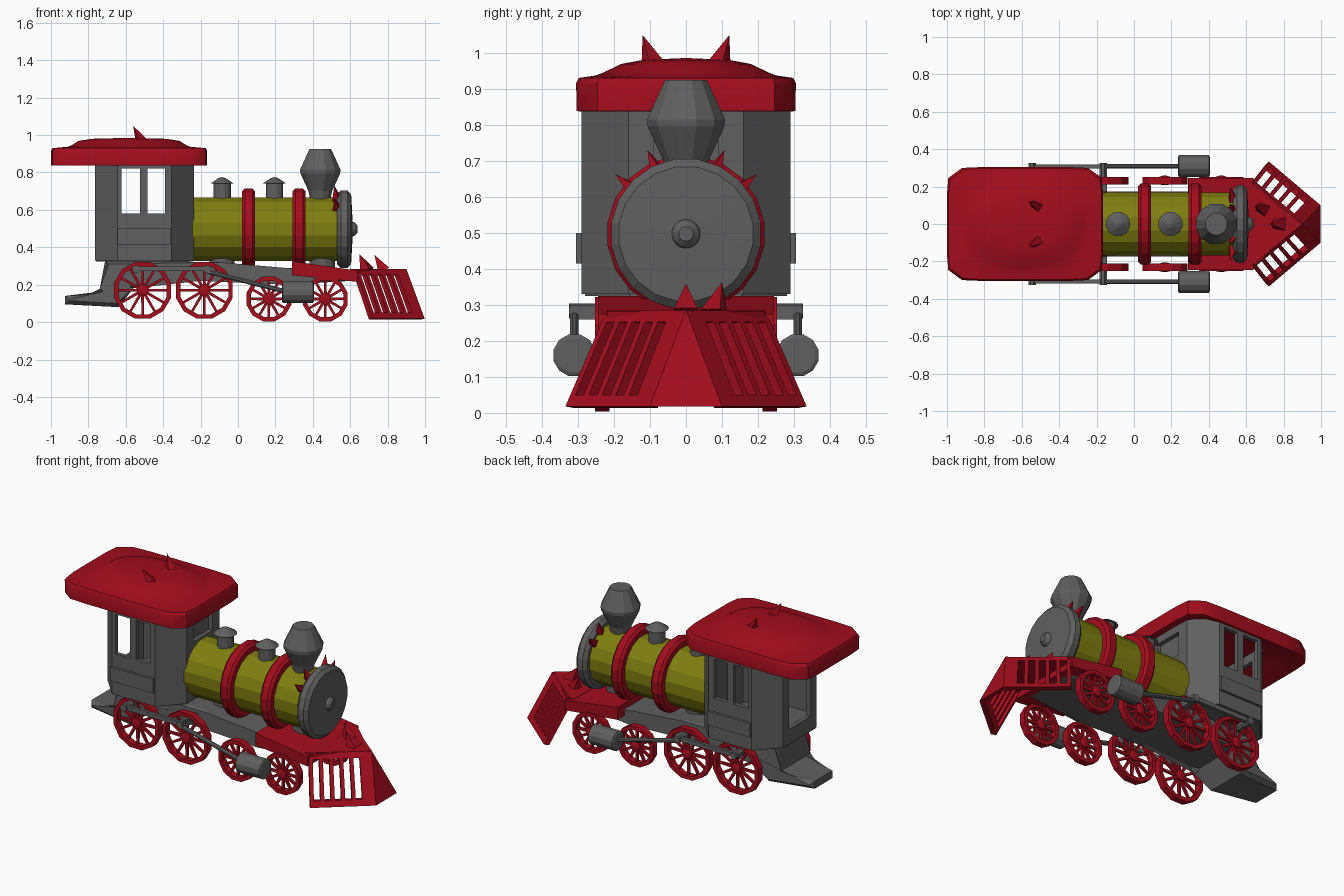
import bpy, bmesh
from math import sin, cos, pi
from mathutils import Vector as V

if "Cube" in bpy.data.objects:
    bpy.data.objects.remove(bpy.data.objects["Cube"])


def material(name, col):
    m = bpy.data.materials.new(name)
    m.diffuse_color = (*col, 1)
    m.use_nodes = True
    m.node_tree.nodes["Principled BSDF"].inputs["Base Color"].default_value = m.diffuse_color
    return m


RED = material("red_paint", (0.37, 0.004, 0.012))
OLIVE = material("olive_paint", (0.21, 0.21, 0.005))
IRON = material("dark_iron", (0.115, 0.115, 0.115))
X, Y, Z = V((1, 0, 0)), V((0, 1, 0)), V((0, 0, 1))


def finish(name, bm, mat=IRON, smooth=False):
    bmesh.ops.remove_doubles(bm, verts=bm.verts, dist=1e-5)
    bmesh.ops.recalc_face_normals(bm, faces=bm.faces)
    me = bpy.data.meshes.new(name)
    bm.to_mesh(me)
    bm.free()
    ob = bpy.data.objects.new(name, me)
    bpy.context.collection.objects.link(ob)
    me.materials.append(mat)
    if smooth:
        bpy.context.view_layer.objects.active = ob
        ob.select_set(True)
        bpy.ops.object.shade_smooth_by_angle(angle=0.6)
        ob.select_set(False)
    return ob


def loft(bm, rings, closed=False):
    vs = [[bm.verts.new(p) for p in r] for r in rings]
    n = len(vs[0])
    pairs = list(zip(vs, vs[1:])) + ([(vs[-1], vs[0])] if closed else [])
    for a, b in pairs:
        for i in range(n):
            bm.faces.new((a[i], a[(i + 1) % n], b[(i + 1) % n], b[i]))
    if not closed:
        bm.faces.new(vs[0])
        bm.faces.new(vs[-1])


def lathe(bm, profile, origin, axis, n=16, closed=False):
    # profile: (radius, distance along axis)
    q = V(axis).to_track_quat('Z', 'Y')
    rings = [[V(origin) + q @ V((max(r, .0005) * cos(2 * pi * (i + .5) / n),
                                 max(r, .0005) * sin(2 * pi * (i + .5) / n), h))
              for i in range(n)] for r, h in profile]
    loft(bm, rings, closed)


def rod(bm, p, q, r, n=8, r2=None):
    p, q = V(p), V(q)
    lathe(bm, [(r, 0), (r if r2 is None else r2, (q - p).length)], p, q - p, n)


def box(bm, x, y, z):
    loft(bm, [[(x[0], y[0], h), (x[1], y[0], h), (x[1], y[1], h), (x[0], y[1], h)] for h in z])


def prism(bm, pts, y0, y1):
    loft(bm, [[(x, y, z) for x, z in pts] for y in (y0, y1)])


# boiler barrel, bands and smokebox front
CZ = .497
bm = bmesh.new()
rod(bm, (-.25, 0, CZ), (.55, 0, CZ), .173, 16)
finish("boiler", bm, OLIVE)
for i, x in enumerate((.022, .292)):
    bm = bmesh.new()
    lathe(bm, [(.16, 0), (.205, 0), (.22, .015), (.22, .055), (.205, .07), (.16, .07)],
          (x, 0, CZ), X, 20, True)
    finish(f"boiler_band_{i}", bm, RED)
bm = bmesh.new()
lathe(bm, [(0, .53), (.19, .53), (.21, .55), (.21, .585), (.188, .605), (.04, .613),
           (.035, .625), (.02, .638), (0, .638)], (0, 0, CZ), X, 20)
finish("smokebox_front", bm)

# spikes around the boiler front
bm = bmesh.new()
for s in (-1, 1):
    for a in (.43, .87):
        d = V((0, s * sin(a), cos(a)))
        rod(bm, V((.53, 0, CZ)) + d * .165, V((.515, 0, CZ)) + d * .255, .032, 4, 0)
finish("boiler_spikes", bm, RED)

# chimney, domes and boiler supports
bm = bmesh.new()
lathe(bm, [(.05, .62), (.065, .7), (.11, .795), (.112, .815), (.06, .925), (0, .925)],
      (.44, 0, 0), Z, 12)
finish("chimney", bm)
for i, x in enumerate((-.085, .195)):
    bm = bmesh.new()
    lathe(bm, [(.048, .64), (.048, .74), (.066, .74), (.02, .77), (0, .775)], (x, 0, 0), Z, 12)
    finish(f"dome_{i}", bm)
bm = bmesh.new()
for x in (-.085, .45):
    rod(bm, (x, 0, .25), (x, 0, .36), .07, 12)
finish("boiler_supports", bm)

# cab walls: octagonal plan, segments split into solid pieces around the openings
bm = bmesh.new()


def wall(p, q, pieces, t=.025, inset=0):
    p, q = V((*p, 0)), V((*q, 0))
    d = q - p
    n = V((-d.y, d.x, 0)).normalized()
    for u0, u1, z0, z1 in pieces:
        a, b = p + d * u0 + n * inset, p + d * u1 + n * inset
        loft(bm, [[c + Z * z for c in (a, b, b + n * t, a + n * t)] for z in (z0, z1)])


TOP = .875
FULL = [(0, 1, .33, TOP)]
side = [(0, 1, .33, .58), (0, .08, .58, TOP), (.42, .56, .58, TOP), (.88, 1, .58, TOP), (0, 1, .82, TOP)]
wall((-.645, -.29), (-.355, -.29), side)
wall((-.355, .29), (-.645, .29), [(1 - b, 1 - a, c, d) for a, b, c, d in side])
for p, q in (((-.355, -.29), (-.235, -.16)), ((-.235, .16), (-.355, .29)),
             ((-.645, .29), (-.765, .16)), ((-.765, -.16), (-.645, -.29))):
    wall(p, q, FULL)
wall((-.235, -.16), (-.235, .16), [(0, 1, .33, .68), (0, .22, .68, TOP), (.78, 1, .68, TOP), (0, 1, .82, TOP)])
wall((-.235, -.16), (-.235, .16), FULL, .01, .025)
wall((-.765, .16), (-.765, -.16), [(0, 1, .33, .42), (0, .18, .42, TOP), (.82, 1, .42, TOP), (0, 1, .82, TOP)])
floor = [(-.64, -.28), (-.36, -.28), (-.24, -.155), (-.24, .155), (-.36, .28), (-.64, .28),
         (-.76, .155), (-.76, -.155)]
loft(bm, [[(x, y, z) for x, y in floor] for z in (.325, .35)])
for s in (-1, 1):
    box(bm, (-.645, -.357), sorted((s * .28, s * .305)), (.415, .5))
finish("cab", bm)

# roof: stacked rounded rectangles turning into an oval crown
bm = bmesh.new()
rings = []
for a, b, z, e in [(.01, .01, .9, 2), (.33, .23, .875, 4), (.4, .29, .837, 8), (.417, .304, .838, 9),
                   (.4175, .305, .915, 9), (.41, .298, .93, 8), (.33, .25, .937, 3.5),
                   (.308, .23, .945, 2.4), (.27, .18, .969, 2.3), (.2, .12, .98, 2), (.01, .01, .985, 2)]:
    ring = []
    for i in range(32):
        c, s = cos(2 * pi * (i + .5) / 32), sin(2 * pi * (i + .5) / 32)
        k = (abs(c) ** e + abs(s) ** e) ** (-1 / e)
        ring.append((-.5825 + a * c * k, b * s * k, z))
    rings.append(ring)
loft(bm, rings)
finish("cab_roof", bm, RED, True)
bm = bmesh.new()
for s in (-1, 1):
    rod(bm, (-.515, s * .093, .965), (-.56, s * .12, 1.048), .034, 4, 0)
finish("roof_horns", bm, RED)

# underframe with rear tail plate
bm = bmesh.new()
prism(bm, [(-.71, .33), (-.72, .16), (-.78, .15), (-.925, .14), (-.925, .095), (-.64, .08), (-.57, .2),
           (-.2, .22), (.25, .2), (.6, .22), (.6, .28), (.25, .29), (-.1, .32)], -.14, .14)
for v in bm.verts:
    if v.co.x < -.8:
        v.co.y *= .75
    elif v.co.x > -.6:
        v.co.y *= 1.25
bmesh.ops.bevel(bm, geom=[e for e in bm.edges if abs(e.verts[0].co.y - e.verts[1].co.y) < .06],
                offset=.02, segments=1, affect='EDGES')
finish("underframe", bm)

# spoked wheels
WHEELS = [(-.51, .17, .157), (-.18, .17, .157), (.165, .124, .124), (.467, .124, .124)]
for i, (x, z, r) in enumerate(WHEELS):
    for s, tag in ((-1, "front"), (1, "back")):
        bm = bmesh.new()
        o = V((x, s * .232, z))
        lathe(bm, [(r, -.02), (r, .02), (r - .024, .02), (r - .024, -.02)], o, Y, 12, True)
        lathe(bm, [(.012, -.024), (.032, -.02), (.032, .02), (.012, .026)], o, Y, 10)
        for k in range(12):
            d = V((cos(k * pi / 6), 0, sin(k * pi / 6)))
            rod(bm, o + d * .025, o + d * (r - .015), .011, 4, .009)
        finish(f"wheel_{tag}_{i}", bm, RED)

# steam cylinders and rods on both sides
for s, tag in ((-1, "front"), (1, "back")):
    y = s * .31
    bm = bmesh.new()
    lathe(bm, [(.05, .235), (.06, .24), (.06, .4), (.05, .405)], (0, y, .16), X, 12)
    finish(f"steam_cylinder_{tag}", bm)
    bm = bmesh.new()
    rod(bm, (.25, y, .165), (-.17, y, .272), .013)
    box(bm, (-.56, -.15), sorted((s * .298, s * .318)), (.272, .298))
    for x in (-.545, -.165):
        rod(bm, (x, s * .22, .283), (x, s * .325, .283), .022)
    box(bm, (-.175, -.145), sorted((s * .12, s * .322)), (.26, .3))
    finish(f"drive_rods_{tag}", bm)

# front deck
bm = bmesh.new()
prism(bm, [(.29, .325), (.29, .25), (.64, .215), (.64, .275)], -.245, .245)
loft(bm, [[(.6, -.22, z), (.65, -.22, z), (.885, 0, z), (.65, .22, z), (.6, .22, z)] for z in (.25, .283)])
finish("front_deck", bm, RED)

# slatted cowcatcher
bm = bmesh.new()
for s in (-1, 1):
    A, B, C, D = [V((x, s * y, z)) for x, y, z in
                  ((.63, .22, .285), (.9, 0, .285), (.72, .335, .018), (.998, .1, .018))]
    back = V((-.02, -.022 * s, -.004))

    def slab(u0, u1, v0, v1):
        q = [A.lerp(B, u).lerp(C.lerp(D, u), v) for u, v in ((u0, v0), (u1, v0), (u1, v1), (u0, v1))]
        loft(bm, [q, [p + back for p in q]])

    slab(0, 1, 0, .12)
    slab(0, 1, .88, 1)
    for k in range(5):
        slab(k * .16, k * .16 + .06, .1, .9)
    slab(.8, 1, .1, .9)
nose = [V((.9, 0, .285)), V((.998, -.1, .018)), V((.998, .1, .018))]
loft(bm, [nose, [p - X * .025 for p in nose]])
finish("cowcatcher", bm, RED)

# spikes on the cowcatcher deck
bm = bmesh.new()
rod(bm, (.69, .08, .275), (.65, .1, .362), .042, 4, 0)
rod(bm, (.78, 0, .275), (.73, 0, .358), .046, 4, 0)
finish("deck_spikes", bm, RED)
